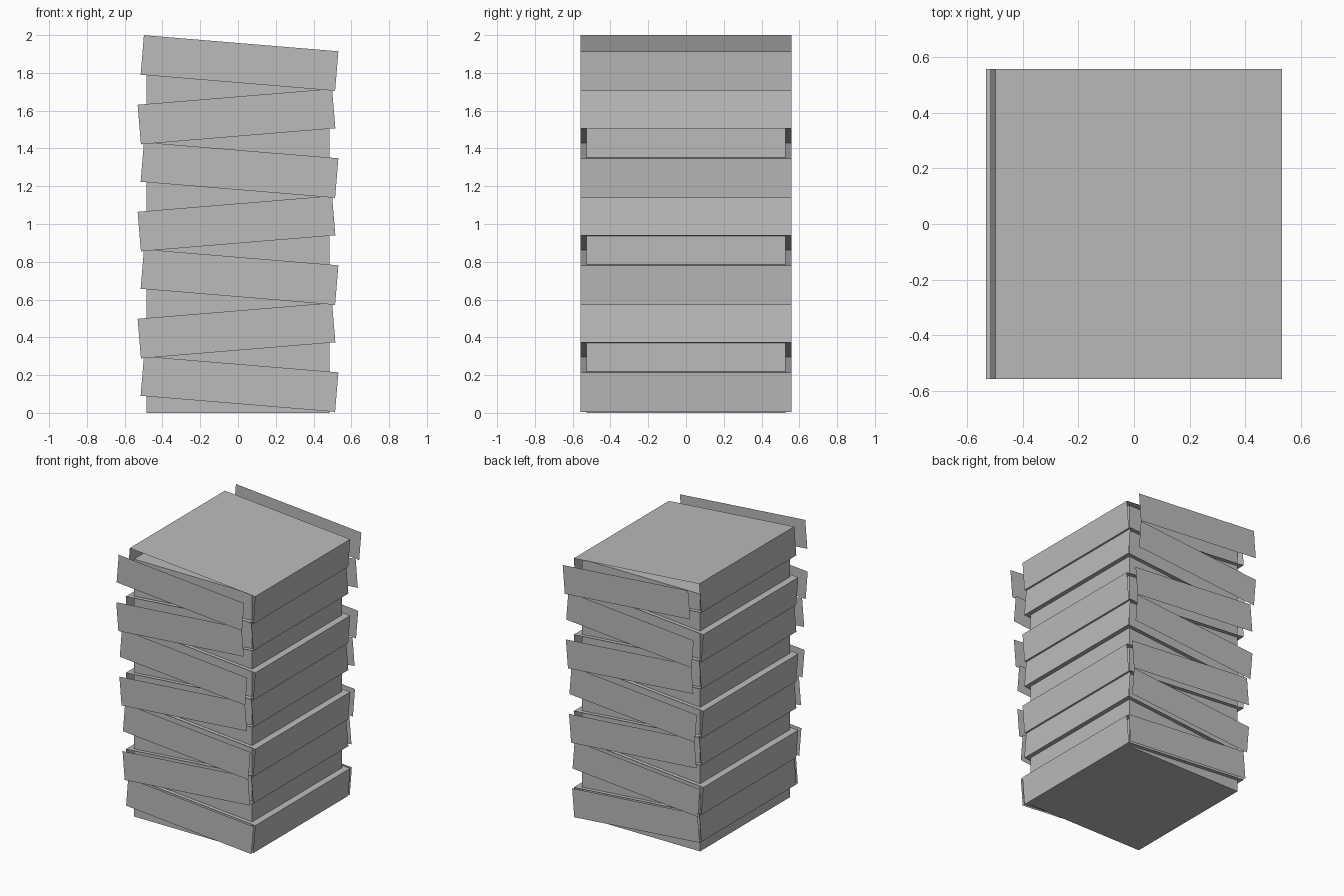
import bpy, bmesh, math
from mathutils import Matrix, Vector

if "Cube" in bpy.data.objects:
    bpy.data.objects.remove(bpy.data.objects["Cube"])

grey = bpy.data.materials.new("plain_grey")
grey.diffuse_color = (0.5, 0.5, 0.5, 1)
grey.use_nodes = True
grey.node_tree.nodes["Principled BSDF"].inputs["Base Color"].default_value = grey.diffuse_color

LEVELS = 7
LENGTH, DEPTH, HEIGHT = 1.033, 1.115, 0.21   # size of one tilted tier
PITCH, FIRST_Z = 0.2833, 0.1525              # vertical spacing of the tiers
TILT = math.radians(4.72)
SPREAD = 0.0185                              # facing plates drift outward per level


def finish(name, bm, matrix=Matrix()):
    bm.transform(matrix)
    mesh = bpy.data.meshes.new(name)
    bm.to_mesh(mesh)
    bm.free()
    mesh.materials.append(grey)
    obj = bpy.data.objects.new(name, mesh)
    bpy.context.collection.objects.link(obj)
    return obj


def box(sx, sy, sz):
    bm = bmesh.new()
    bmesh.ops.create_cube(bm, size=1)
    bmesh.ops.scale(bm, vec=(sx, sy, sz), verts=bm.verts)
    bm.normal_update()
    return bm


def keep_faces(bm, rule):
    drop = [f for f in bm.faces if not rule(f.normal)]
    bmesh.ops.delete(bm, geom=drop, context='FACES')
    return bm


# Upright inner core
finish("core", box(0.97, 1.055, 1.91), Matrix.Translation((0, 0, 0.955)))

for k in range(LEVELS):
    # Tiers lean alternately to the right and to the left
    side = 1 if k % 2 == 0 else -1
    place = (Matrix.Translation((0.008 * side, 0, FIRST_Z + PITCH * k))
             @ Matrix.Rotation(TILT * side, 4, 'Y'))

    # Sleeve: top, bottom and ends, open at the front and back
    sleeve = keep_faces(box(LENGTH, DEPTH, HEIGHT), lambda n: abs(n.y) < 0.5)
    finish(f"tier_sleeve_{k + 1}", sleeve, place)

    # Thin facing plates standing off the front and back
    reach = DEPTH + 2 * SPREAD * (k + 1)
    for name, s in (("front", -1), ("back", 1)):
        plate = keep_faces(box(LENGTH, reach, HEIGHT), lambda n: n.y * s > 0.5)
        finish(f"{name}_plate_{k + 1}", plate, place)
